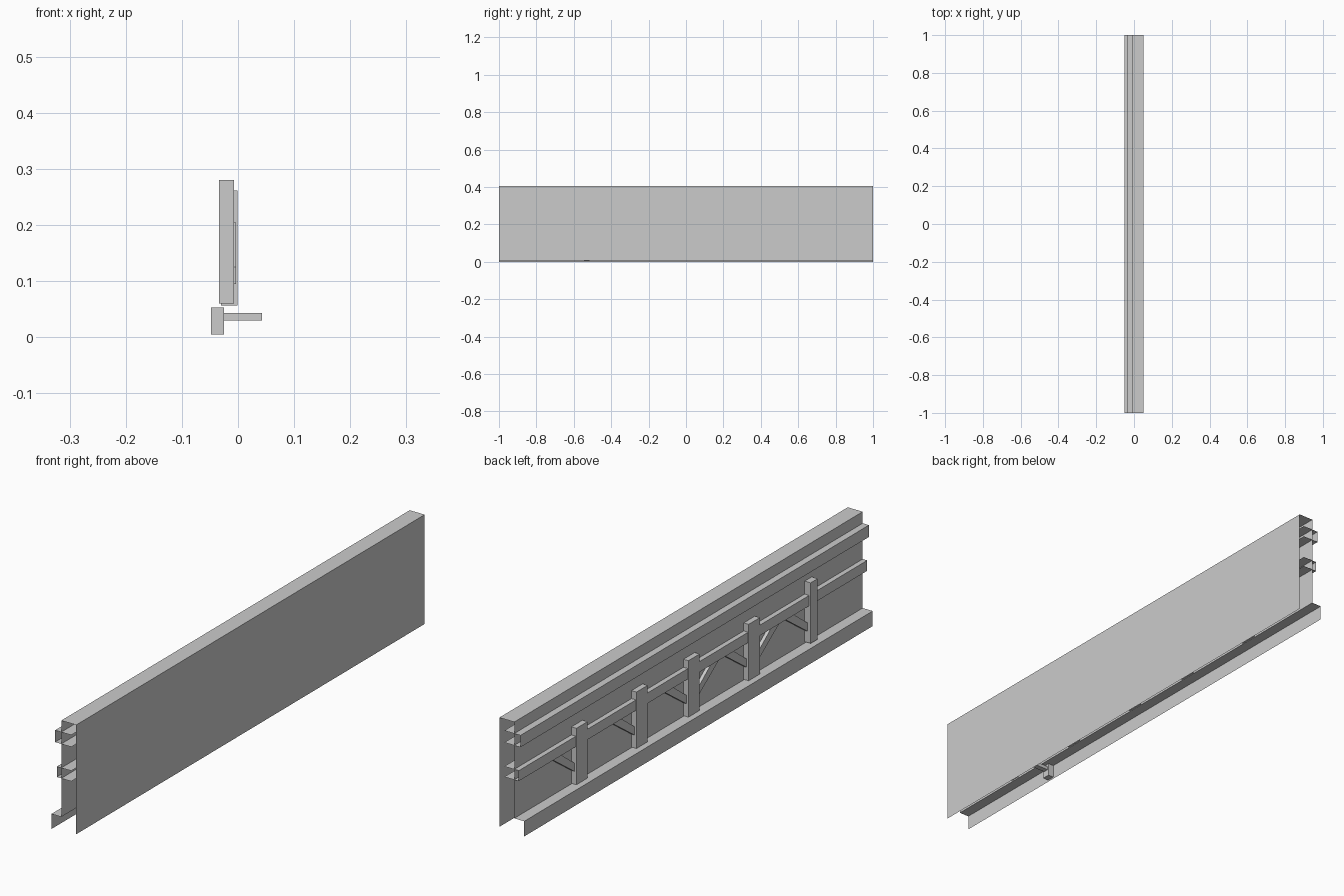
import bpy
import bmesh
from mathutils import Vector

cube = bpy.data.objects.get("Cube")
if cube:
    bpy.data.objects.remove(cube, do_unlink=True)

grey = bpy.data.materials.new("light grey steel")
grey.use_nodes = True
COLOUR = (0.6, 0.6, 0.6, 1)
grey.diffuse_color = COLOUR
grey.node_tree.nodes["Principled BSDF"].inputs["Base Color"].default_value = COLOUR


def finish(name, bm):
    mesh = bpy.data.meshes.new(name)
    bm.to_mesh(mesh)
    bm.free()
    mesh.materials.append(grey)
    obj = bpy.data.objects.new(name, mesh)
    bpy.context.collection.objects.link(obj)
    return obj


def folded_sheet(name, profile):
    """Thin sheet: an open x, z profile drawn along the full length."""
    bm = bmesh.new()
    rows = [[bm.verts.new((x, y, z)) for y in (-1, 1)] for x, z in profile]
    for (a, b), (c, d) in zip(rows, rows[1:]):
        bm.faces.new((a, b, d, c))
    return finish(name, bm)


def prism(name, outline, x0, x1):
    """Solid from a y, z outline, running from x0 to x1."""
    bm = bmesh.new()
    face = bm.faces.new([bm.verts.new((x0, y, z)) for y, z in outline])
    ext = bmesh.ops.extrude_face_region(bm, geom=[face])
    verts = [v for v in ext["geom"] if isinstance(v, bmesh.types.BMVert)]
    bmesh.ops.translate(bm, verts=verts, vec=Vector((x1 - x0, 0, 0)))
    bmesh.ops.recalc_face_normals(bm, faces=bm.faces)
    return finish(name, bm)


def block(name, x0, x1, y0, y1, z0, z1):
    return prism(name, [(y0, z0), (y1, z0), (y1, z1), (y0, z1)], x0, x1)


# Outer panel folded over the top, down the back and out into the foot
folded_sheet("panel_shell", [(0.05, 0.008), (0.05, 0.405), (-0.01, 0.405),
                             (-0.01, 0.055), (-0.05, 0.055), (-0.05, 0)])

# Open channel rails along the back
for name, x, low, high in (("upper_rail", -0.035, 0.32, 0.363),
                           ("lower_rail", -0.028, 0.195, 0.233)):
    folded_sheet(name, [(0.03, high), (x, high), (x, low), (0.03, low)])

# Posts, with knee braces up to the lower rail on one or both sides
posts = [(0.64, (1,)), (0.295, (1,)), (-0.003, (1, -1)), (-0.349, (1, -1))]
for i, (y, sides) in enumerate(posts, 1):
    block(f"post_{i}", -0.03, -0.001, y - 0.032, y + 0.032, 0.057, 0.262)
block("end_post", -0.034, -0.007, -0.707, -0.667, 0.06, 0.28)

for y, sides in posts + [(-0.695, (1,))]:
    for side in sides:
        near, far = y + side * 0.02, y + side * 0.16
        prism("knee_brace", [(near, 0.095), (far, 0.195), (far - side * 0.035, 0.205),
                             (near, 0.125)], -0.022, -0.004)

# Small latch under the foot
block("latch_block", -0.048, -0.025, -0.545, -0.515, 0.005, 0.053)
block("latch_arm", -0.025, 0.043, -0.54, -0.52, 0.03, 0.043)
